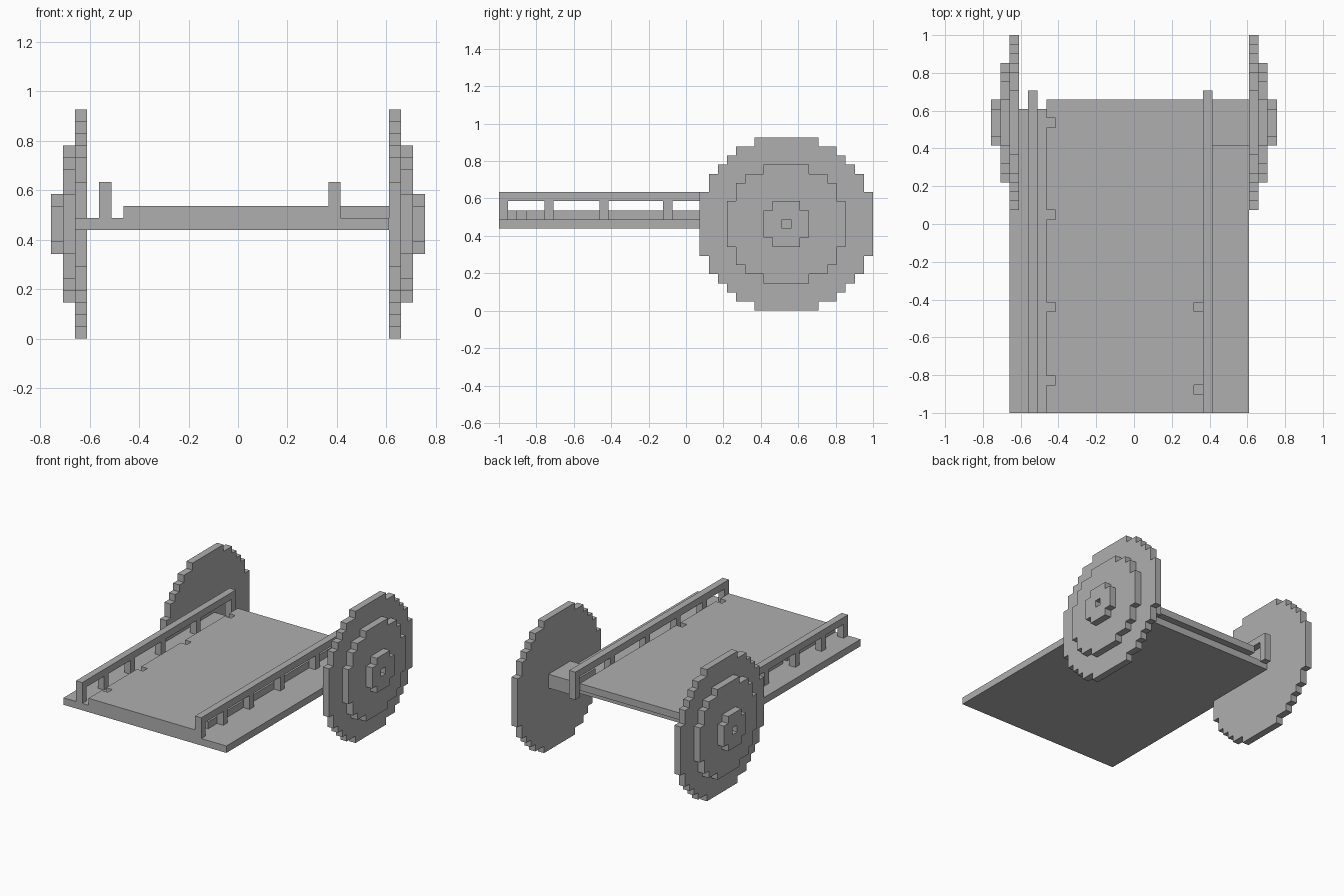
import bpy, bmesh
from mathutils import Vector

cube = bpy.data.objects.get("Cube")
if cube:
    bpy.data.objects.remove(cube, do_unlink=True)

V = 2 / 41                          # edge of one block
ORIGIN = Vector((15.5, 20.5, 0))    # block coordinates of the model's centre

grey = bpy.data.materials.new("plain grey")
grey.use_nodes = True
colour = (0.43, 0.43, 0.43, 1)
grey.diffuse_color = colour
grey.node_tree.nodes["Principled BSDF"].inputs["Base Color"].default_value = colour


def finish(name, bm):
    """Scale block coordinates to units and make the object."""
    bmesh.ops.recalc_face_normals(bm, faces=bm.faces)
    for v in bm.verts:
        v.co = (v.co - ORIGIN) * V
    mesh = bpy.data.meshes.new(name)
    bm.to_mesh(mesh)
    bm.free()
    mesh.materials.append(grey)
    obj = bpy.data.objects.new(name, mesh)
    bpy.context.collection.objects.link(obj)


def add_box(bm, low, high):
    low, high = Vector(low), Vector(high)
    verts = bmesh.ops.create_cube(bm, size=1)["verts"]
    for v in verts:
        v.co = (low + high) / 2 + v.co * (high - low)


def plate(name, cells, place, direction):
    """Join square cells into a stepped plate, one block thick."""
    bm = bmesh.new()
    for a, b in cells:
        corners = ((a, b), (a + 1, b), (a + 1, b + 1), (a, b + 1))
        bm.faces.new([bm.verts.new(place(*c)) for c in corners])
    bmesh.ops.remove_doubles(bm, verts=bm.verts, dist=0.01)
    result = bmesh.ops.extrude_face_region(bm, geom=bm.faces[:], use_keep_orig=True)
    moved = [g for g in result["geom"] if isinstance(g, bmesh.types.BMVert)]
    bmesh.ops.translate(bm, verts=moved, vec=direction)
    bmesh.ops.recalc_face_normals(bm, faces=bm.faces)
    bmesh.ops.dissolve_limit(bm, angle_limit=0.01, verts=bm.verts, edges=bm.edges)
    finish(name, bm)


# Lower deck, cut away where the right wheel stands
lower = [(x, y) for x in range(2, 28) for y in range(33) if x > 2 or y < 22]
plate("lower_deck", lower, lambda x, y: (x, y, 9), (0, 0, 1))

# Upper deck with small notches along both long edges
notches = {(6, 3), (6, 11), (6, 21), (6, 31), (22, 2), (22, 11)}
upper = [(x, y) for x in range(6, 23) for y in range(34) if (x, y) not in notches]
plate("upper_deck", upper, lambda x, y: (x, y, 10), (0, 0, 1))

# Axle block between the left rail and the left wheel
bm = bmesh.new()
add_box(bm, (24, 29, 9), (28, 34, 11))
finish("axle_block", bm)

# Side rails on posts; the last post hangs behind the deck
for side, x in (("right", 4), ("left", 23)):
    bm = bmesh.new()
    add_box(bm, (x, 0, 12), (x + 1, 35, 13))
    for y in (0, 5, 11, 18, 26, 34):
        add_box(bm, (x, y, 9 if y == 34 else 10), (x + 1, y + 1, 12))
    finish(side + "_rail", bm)


# Stepped wheels: three discs, the outer one with a centre hole
def disc(radius_squared, hole):
    span = range(-9, 10)
    return [(a, b) for a in span for b in span
            if hole <= a * a + b * b <= radius_squared]


layers = (("wheel", 92, 0), ("wheel_ring", 42, 0), ("wheel_hub", 6, 1))
for side, start, step in (("right", 3, -1), ("left", 28, 1)):
    for i, (part, radius_squared, hole) in enumerate(layers):
        x = start + step * i
        plate(side + "_" + part, disc(radius_squared, hole),
              lambda a, b, x=x: (x, a + 31, b + 9), (step, 0, 0))
